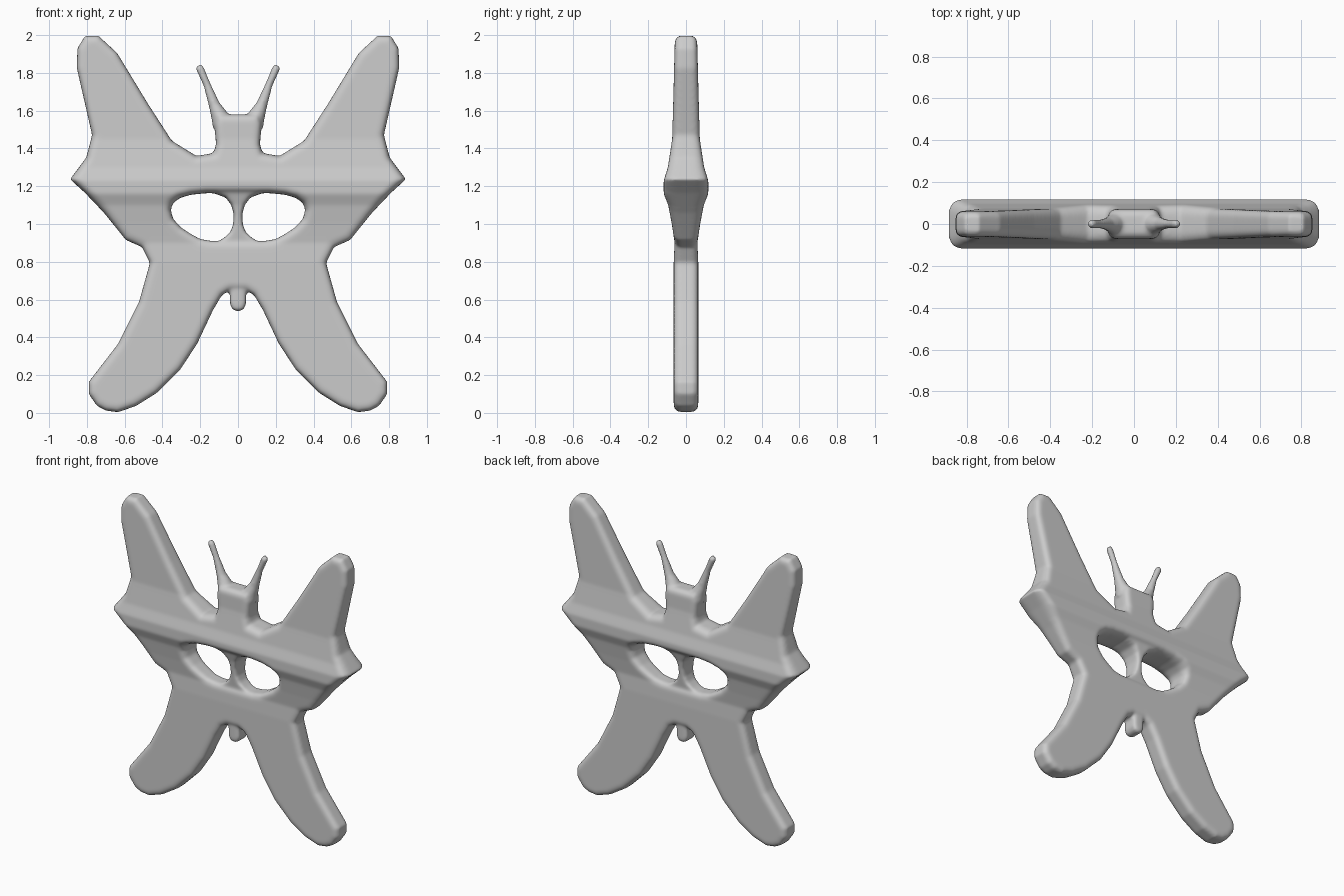
import bpy, math

if "Cube" in bpy.data.objects:
    bpy.data.objects.remove(bpy.data.objects["Cube"])

def make_curve(name, loops, dims, cyclic=True):
    cu = bpy.data.curves.new(name, 'CURVE')
    cu.dimensions = dims
    for pts in loops:
        sp = cu.splines.new('POLY')
        sp.points.add(len(pts) - 1)
        for p, q in zip(sp.points, pts):
            p.co = (q[0], q[1], 0, 1)
            if len(q) > 2:
                p.radius = q[2]
        sp.use_cyclic_u = cyclic
    ob = bpy.data.objects.new(name, cu)
    ob.rotation_euler.x = math.pi / 2
    bpy.context.collection.objects.link(ob)
    return ob

def mirrored(half):
    return half + [(-x, z) for x, z in reversed(half)]

def plate(name, loops, half_thick, bevel):
    ob = make_curve(name, loops, '2D')
    cu = ob.data
    cu.fill_mode = 'BOTH'
    cu.extrude = half_thick - bevel
    cu.bevel_depth = bevel
    cu.bevel_resolution = 4
    cu.offset = -bevel
    return ob

def tube(name, pts):
    ob = make_curve(name, [pts], '3D', False)
    ob.data.bevel_depth = 1.0
    ob.data.bevel_resolution = 4
    ob.data.use_fill_caps = True
    return ob

# Right half of the wing and head silhouette, from the head down to the crotch
wing = [(.11, 1.58), (.125, 1.53), (.116, 1.42), (.13, 1.375), (.22, 1.36), (.35, 1.44),
        (.476, 1.635), (.64, 1.905), (.74, 1.997), (.81, 1.995), (.85, 1.93), (.853, 1.825),
        (.772, 1.47), (.804, 1.35), (.889, 1.237), (.81, 1.165), (.71, 1.06), (.593, .915),
        (.508, .878), (.466, .794), (.524, .587), (.635, .365), (.79, .164), (.79, .1),
        (.746, .037), (.70, .012), (.635, .004), (.54, .037), (.43, .106), (.307, .228),
        (.217, .365), (.132, .545), (.085, .624), (.042, .65)]
# Both eyes as one opening; the bridge divides it
eyes = [(.17, 1.163), (.25, 1.155), (.307, 1.138), (.345, 1.11), (.356, 1.075), (.344, 1.027),
        (.30, .98), (.25, .947), (.2, .92), (.143, .91)]
bridge = [(.15, 1.19), (.12, 1.16), (.065, 1.14), (.035, 1.1), (.022, 1.05), (.026, .995),
          (.042, .955), (.075, .925), (.14, .89)]
tail = [(.042, .72), (.042, .575), (.03, .55), (.012, .54)]

parts = [plate("butterfly_mask", [mirrored(wing), mirrored(eyes)], .065, .035),
         plate("bridge", [mirrored(bridge)], .05, .018),
         plate("tail", [mirrored(tail)], .055, .02)]

# Antennae
for s in (1, -1):
    parts.append(tube("antenna", [(s * .085, 1.52, .05), (s * .098, 1.575, .046),
                                  (s * .125, 1.63, .031), (s * .165, 1.74, .020),
                                  (s * .202, 1.825, .022), (s * .207, 1.842, .014)]))

# Fuse all parts into one skin
bpy.ops.object.select_all(action='DESELECT')
for ob in parts:
    ob.select_set(True)
bpy.context.view_layer.objects.active = parts[0]
bpy.ops.object.convert(target='MESH')
bpy.ops.object.join()
bpy.ops.object.transform_apply(location=True, rotation=True, scale=True)
mask = bpy.context.view_layer.objects.active
mask.name = "butterfly_mask"
rm = mask.modifiers.new("fuse", 'REMESH')
rm.mode = 'VOXEL'
rm.voxel_size = .0095
bpy.ops.object.modifier_apply(modifier="fuse")

# Thicken the brow: half thickness by height
thick = [(-1, .065), (.8, .065), (.9, .06), (1.0, .075), (1.1, .094), (1.16, .118),
         (1.23, .118), (1.3, .096), (1.45, .073), (1.7, .066), (2.1, .056)]

def half_thickness(z):
    for (a, ta), (b, tb) in zip(thick, thick[1:]):
        if z <= b:
            return ta + (tb - ta) * (z - a) / (b - a)
    return thick[-1][1]

for v in mask.data.vertices:
    v.co.y *= half_thickness(v.co.z) / .065

sm = mask.modifiers.new("soften", 'SMOOTH')
sm.factor = .5
sm.iterations = 6
bpy.ops.object.modifier_apply(modifier="soften")
bpy.ops.object.shade_smooth()
